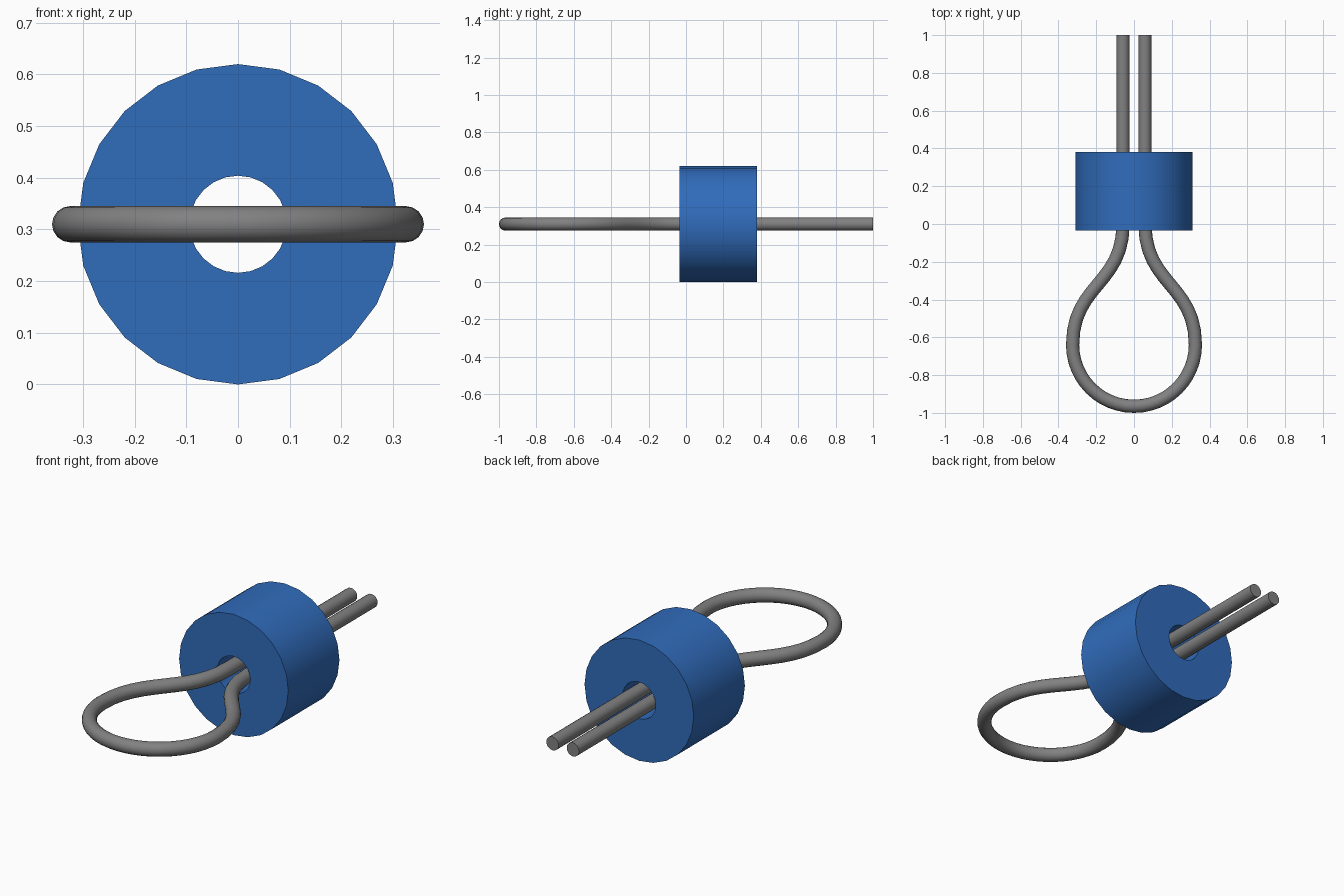
import bpy, bmesh, math

cube = bpy.data.objects.get("Cube")
if cube:
    bpy.data.objects.remove(cube, do_unlink=True)


def material(name, colour):
    mat = bpy.data.materials.new(name)
    mat.use_nodes = True
    mat.diffuse_color = colour
    mat.node_tree.nodes["Principled BSDF"].inputs["Base Color"].default_value = colour
    return mat


def finish(obj, mat):
    obj.data.materials.append(mat)
    bpy.ops.object.select_all(action="DESELECT")
    obj.select_set(True)
    bpy.context.view_layer.objects.active = obj
    if obj.type == "CURVE":
        bpy.ops.object.convert(target="MESH")
    bpy.ops.object.shade_smooth_by_angle(angle=math.radians(35))


blue = material("blue_ferrite", (0.03, 0.15, 0.5, 1))
grey = material("grey_wire", (0.22, 0.22, 0.22, 1))

AXIS_Z = 0.31
SIDES = 24

# Sleeve: a closed rectangular section swept round the y axis
FRONT, BACK, OUTER, BORE = -0.035, 0.38, 0.31, 0.094
section = [(OUTER, FRONT), (OUTER, BACK), (BORE, BACK), (BORE, FRONT)]
bm = bmesh.new()
rings = []
for i in range(SIDES):
    a = math.tau * i / SIDES
    rings.append([bm.verts.new((r * math.sin(a), y, AXIS_Z + r * math.cos(a)))
                  for r, y in section])
for i, ring in enumerate(rings):
    after = rings[(i + 1) % SIDES]
    for j in range(4):
        k = (j + 1) % 4
        bm.faces.new((ring[j], ring[k], after[k], after[j]))
bmesh.ops.recalc_face_normals(bm, faces=bm.faces)
mesh = bpy.data.meshes.new("sleeve")
bm.to_mesh(mesh)
bm.free()
sleeve = bpy.data.objects.new("sleeve", mesh)
bpy.context.collection.objects.link(sleeve)
finish(sleeve, blue)

# Wire: two straight legs flaring into a round loop
WIRE, LEG_X, LOOP, LOOP_Y = 0.035, 0.058, 0.325, -0.64
ROUND = LOOP * 0.5523
# Each entry: x, y, handle length back, handle length forward
half = [(LEG_X, 1.0, 0.3, 0.3), (LEG_X, 0.0, 0.3, 0.32), (LOOP, LOOP_Y, 0.32, ROUND)]
path = [(x, y, (x, y + b), (x, y - f)) for x, y, b, f in half]
path.append((0, LOOP_Y - LOOP, (ROUND, LOOP_Y - LOOP), (-ROUND, LOOP_Y - LOOP)))
path += [(-x, y, (-x, y - f), (-x, y + b)) for x, y, b, f in reversed(half)]

curve = bpy.data.curves.new("wire", "CURVE")
curve.dimensions = "3D"
curve.bevel_depth = WIRE
curve.bevel_resolution = 6
curve.resolution_u = 12
curve.use_fill_caps = True
spline = curve.splines.new("BEZIER")
spline.bezier_points.add(len(path) - 1)
for point, (x, y, before, ahead) in zip(spline.bezier_points, path):
    point.handle_left_type = point.handle_right_type = "FREE"
    point.co = (x, y, AXIS_Z)
    point.handle_left = (*before, AXIS_Z)
    point.handle_right = (*ahead, AXIS_Z)
wire = bpy.data.objects.new("wire", curve)
bpy.context.collection.objects.link(wire)
finish(wire, grey)
